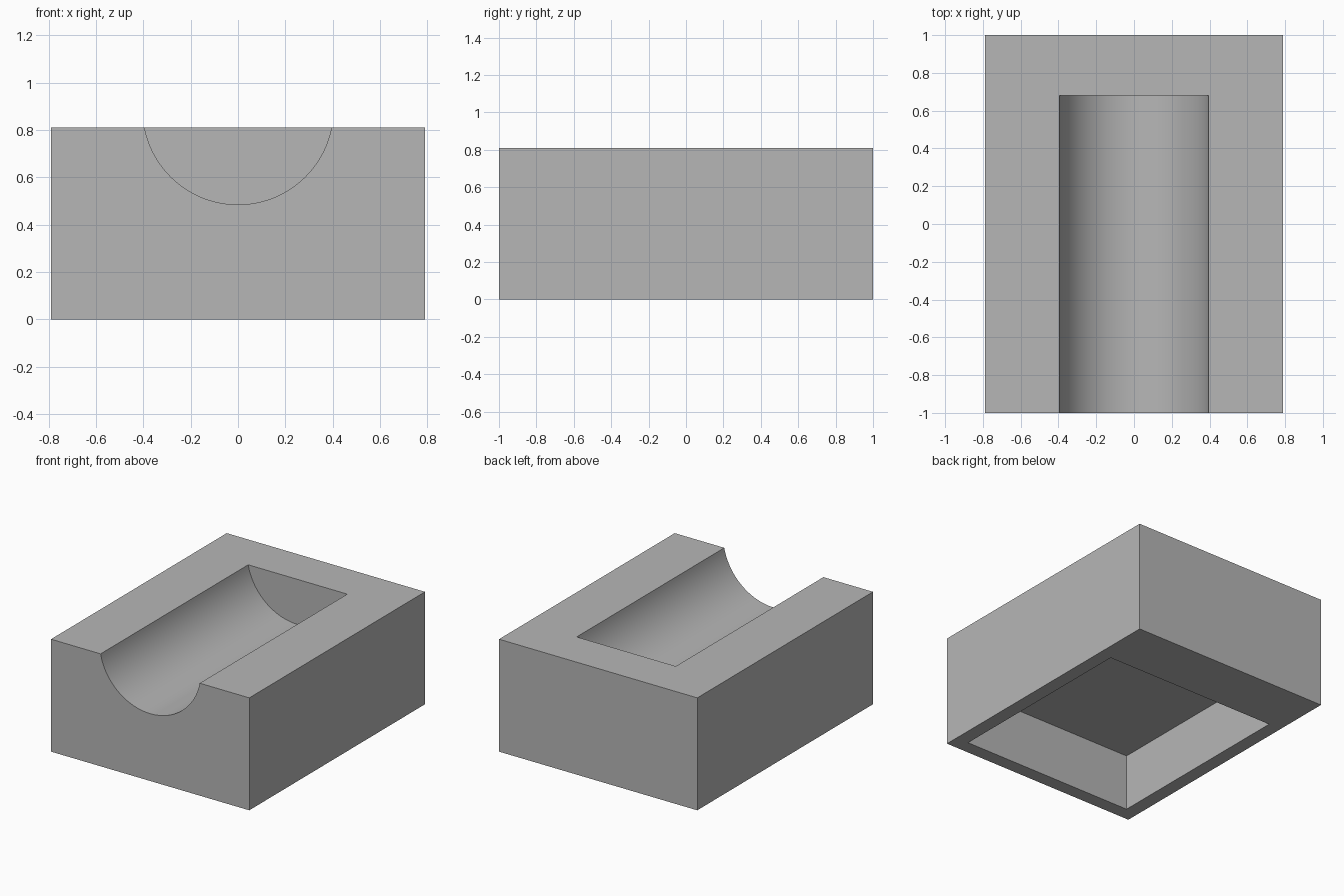
import bpy
import bmesh
import math
from mathutils import Vector

old = bpy.data.objects.get("Cube")
if old:
    bpy.data.objects.remove(old, do_unlink=True)

WIDTH, LENGTH, HEIGHT = 1.58, 2.0, 0.81
GROOVE_HALF, GROOVE_BOTTOM, GROOVE_END = 0.395, 0.485, 0.68

grey = bpy.data.materials.new("plain grey")
grey.use_nodes = True
grey.diffuse_color = (0.47, 0.47, 0.47, 1)
grey.node_tree.nodes["Principled BSDF"].inputs["Base Color"].default_value = grey.diffuse_color


def extruded(name, points, direction):
    """Solid made by pushing a flat outline along a direction."""
    bm = bmesh.new()
    face = bm.faces.new([bm.verts.new(p) for p in points])
    moved = bmesh.ops.extrude_face_region(bm, geom=[face])["geom"]
    verts = [v for v in moved if isinstance(v, bmesh.types.BMVert)]
    bmesh.ops.translate(bm, verts=verts, vec=Vector(direction))
    bmesh.ops.recalc_face_normals(bm, faces=bm.faces)
    mesh = bpy.data.meshes.new(name)
    bm.to_mesh(mesh)
    bm.free()
    mesh.materials.append(grey)
    obj = bpy.data.objects.new(name, mesh)
    bpy.context.collection.objects.link(obj)
    return obj


def rectangle(x0, x1, y0, y1, z):
    return [(x0, y0, z), (x1, y0, z), (x1, y1, z), (x0, y1, z)]


# Main block
block = extruded("block", rectangle(-WIDTH / 2, WIDTH / 2, -LENGTH / 2, LENGTH / 2, 0),
                 (0, 0, HEIGHT))

# Round groove in the top, open at the front
sag = HEIGHT - GROOVE_BOTTOM
radius = (GROOVE_HALF ** 2 + sag ** 2) / (2 * sag)
centre = GROOVE_BOTTOM + radius
sweep = math.asin(GROOVE_HALF / radius)
steps = 64
angles = [sweep * (2 * i / steps - 1) for i in range(steps + 1)]
front = -LENGTH / 2 - 0.1
arc = [(radius * math.sin(a), front, centre - radius * math.cos(a)) for a in angles]
arc += [(GROOVE_HALF, front, HEIGHT + 0.1), (-GROOVE_HALF, front, HEIGHT + 0.1)]
groove = extruded("groove_cutter", arc, (0, GROOVE_END - front, 0))

# Rectangular recess in the underside
recess = extruded("recess_cutter", rectangle(-0.69, 0.69, -0.9, 0.58, -0.1), (0, 0, 0.51))

for cutter in (groove, recess):
    cut = block.modifiers.new(cutter.name, "BOOLEAN")
    cut.operation = "DIFFERENCE"
    cut.solver = "EXACT"
    cut.object = cutter

# Bake the cuts, then remove the cutters
bpy.context.view_layer.update()
evaluated = block.evaluated_get(bpy.context.evaluated_depsgraph_get())
baked = bpy.data.meshes.new_from_object(evaluated)
block.modifiers.clear()
block.data = baked
for cutter in (groove, recess):
    bpy.data.objects.remove(cutter, do_unlink=True)

# Smooth groove with sharp block edges
bpy.ops.object.select_all(action="DESELECT")
block.select_set(True)
bpy.context.view_layer.objects.active = block
bpy.ops.object.shade_smooth_by_angle(angle=math.radians(30))
